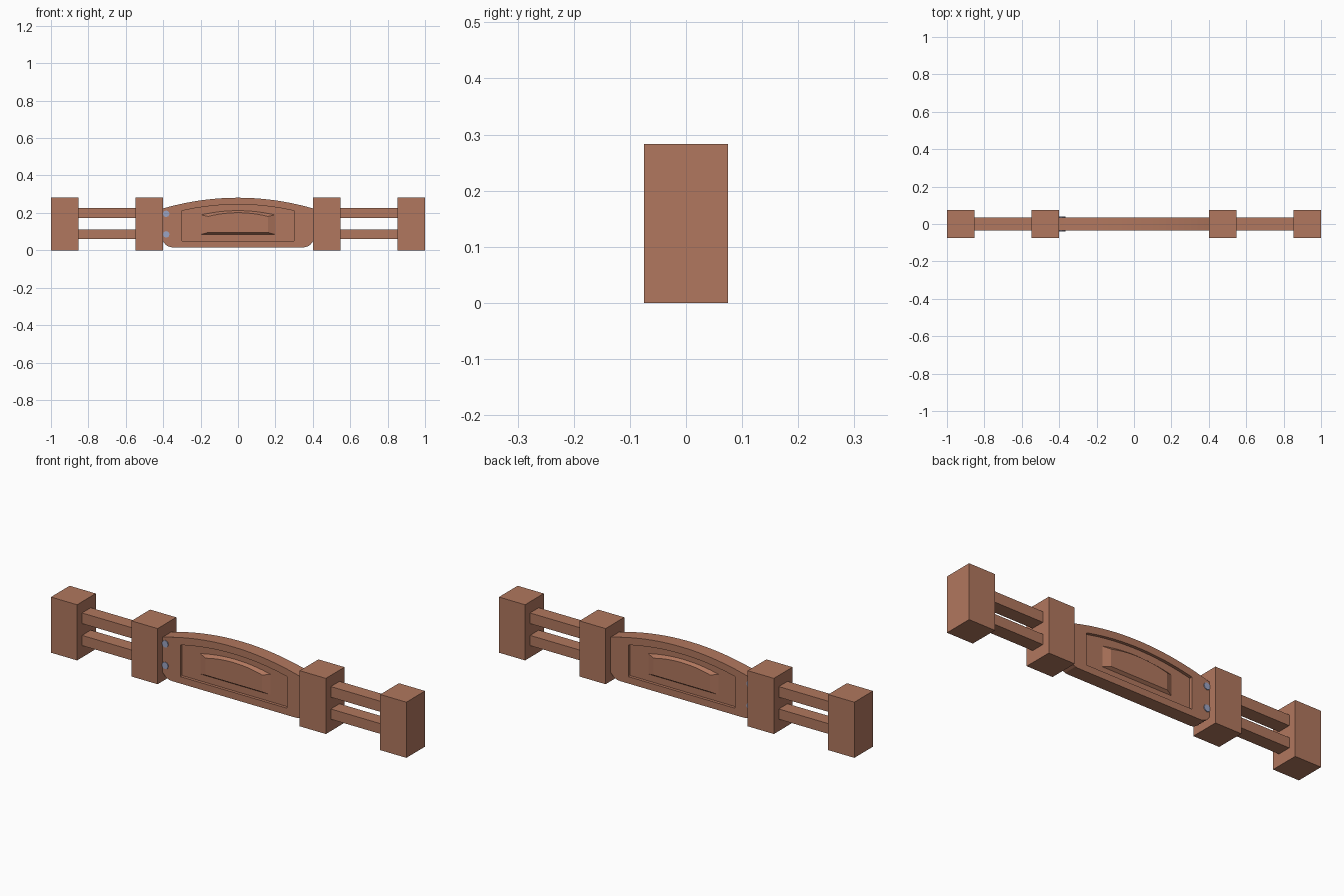
import bpy, bmesh, math
from mathutils import Matrix

if "Cube" in bpy.data.objects:
    bpy.data.objects.remove(bpy.data.objects["Cube"])


def material(name, rgb):
    m = bpy.data.materials.new(name)
    m.diffuse_color = (*rgb, 1)
    m.use_nodes = True
    m.node_tree.nodes["Principled BSDF"].inputs["Base Color"].default_value = m.diffuse_color
    return m


WOOD = material("brown_wood", (0.44, 0.185, 0.112))
STEEL = material("blue_grey_steel", (0.33, 0.37, 0.54))


def make(name, bm, mat):
    bmesh.ops.recalc_face_normals(bm, faces=bm.faces)
    mesh = bpy.data.meshes.new(name)
    bm.to_mesh(mesh)
    bm.free()
    mesh.materials.append(mat)
    ob = bpy.data.objects.new(name, mesh)
    bpy.context.collection.objects.link(ob)
    return ob


def box(name, x0, x1, y, z0, z1):
    bm = bmesh.new()
    bmesh.ops.create_cube(bm, size=1)
    bmesh.ops.scale(bm, vec=(x1 - x0, 2 * y, z1 - z0), verts=bm.verts)
    bmesh.ops.translate(bm, vec=((x0 + x1) / 2, 0, (z0 + z1) / 2), verts=bm.verts)
    return make(name, bm, WOOD)


# Posts and rails on both sides
for side, s in (("left", -1), ("right", 1)):
    for part, a, b in (("inner_post", 0.4, 0.547), ("outer_post", 0.853, 1.0)):
        box(f"{side}_{part}", *sorted((s * a, s * b)), 0.075, 0, 0.283)
    for part, z0, z1 in (("lower_rail", 0.06, 0.112), ("upper_rail", 0.172, 0.226)):
        box(f"{side}_{part}", *sorted((s * 0.54, s * 0.86)), 0.035, z0, z1)


def outline(w, bottom, end, mid, r, n=24, k=6):
    """Arched top, rounded bottom corners."""
    pts = []
    for i in range(n + 1):
        t = 2 * i / n - 1
        pts.append((w * t, mid - (mid - end) * t * t))
    for s in (1, -1):
        for i in range(k + 1):
            a = math.pi / 2 * (i if s > 0 else k - i) / k
            pts.append((s * (w - r + r * math.cos(a)), bottom + r - r * math.sin(a)))
    return pts


# Arched centre panel: recessed field with a raised middle on both faces
body = outline(0.407, 0.015, 0.222, 0.281, 0.06)
field = outline(0.3, 0.05, 0.211, 0.245, 0.003)
raised_base = outline(0.197, 0.085, 0.189, 0.212, 0.0)
raised_top = outline(0.16, 0.095, 0.181, 0.201, 0.0)
half = [(raised_top, 0.034), (raised_base, 0.02), (field, 0.02), (field, 0.035), (body, 0.035)]
rings = [(p, -y) for p, y in half] + half[::-1]
bm = bmesh.new()
loops = [[bm.verts.new((x, y, z)) for x, z in p] for p, y in rings]
for a, b in zip(loops, loops[1:]):
    for i in range(len(a)):
        j = (i + 1) % len(a)
        bm.faces.new((a[i], a[j], b[j], b[i]))
bm.faces.new(loops[0])
bm.faces.new(loops[-1])
bmesh.ops.remove_doubles(bm, verts=bm.verts, dist=1e-5)
panel = make("arched_panel", bm, WOOD)

# Bolts through the left end of the panel
for name, z in (("lower_bolt", 0.085), ("upper_bolt", 0.195)):
    bm = bmesh.new()
    bmesh.ops.create_cone(bm, cap_ends=True, segments=8, radius1=0.018, radius2=0.018, depth=0.078,
                          matrix=Matrix.Translation((-0.384, 0, z)) @ Matrix.Rotation(math.pi / 2, 4, 'X'))
    make(name, bm, STEEL)
